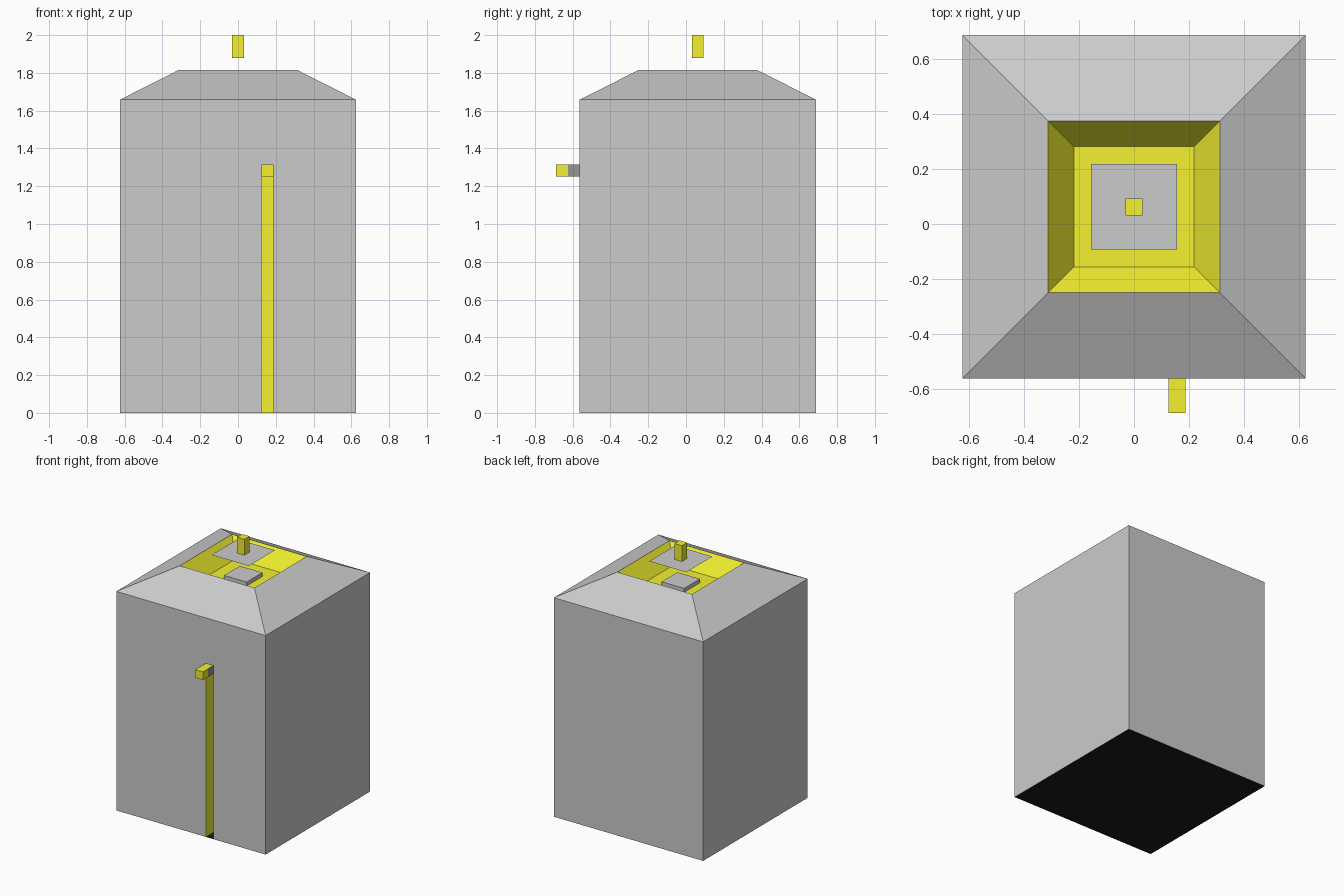
import bpy, bmesh

if "Cube" in bpy.data.objects:
    bpy.data.objects.remove(bpy.data.objects["Cube"])

def mat(name, rgb):
    m = bpy.data.materials.new(name)
    m.diffuse_color = (*rgb, 1)
    m.use_nodes = True
    m.node_tree.nodes["Principled BSDF"].inputs["Base Color"].default_value = m.diffuse_color
    return m

yellow = mat("yellow", (0.9, 0.88, 0.03))
black = mat("black", (0.01, 0.01, 0.01))
dark = mat("dark_grey", (0.3, 0.3, 0.3))
CY = 0.0625  # the casing sits slightly behind centre

def mesh(name, faces, material=None):
    """Object from a list of polygons, welded where they touch."""
    bm = bmesh.new()
    for f in faces:
        bm.faces.new([bm.verts.new(p) for p in f])
    bmesh.ops.remove_doubles(bm, verts=bm.verts, dist=1e-5)
    me = bpy.data.meshes.new(name)
    bm.to_mesh(me)
    bm.free()
    ob = bpy.data.objects.new(name, me)
    bpy.context.collection.objects.link(ob)
    if material:
        me.materials.append(material)
    return ob

def ring(half, z):
    """Square ring of four points, counter-clockwise from above."""
    return [(sx * half, CY + sy * half, z) for sx, sy in ((-1, -1), (1, -1), (1, 1), (-1, 1))]

def band(a, b, sides=range(4)):
    """Quads joining two rings; side 0 is the front."""
    return [(a[i], a[(i + 1) % 4], b[(i + 1) % 4], b[i]) for i in sides]

def box(name, x, y, z, material=None):
    lo = [(x[0], y[0], z[0]), (x[1], y[0], z[0]), (x[1], y[1], z[0]), (x[0], y[1], z[0])]
    hi = [(p[0], p[1], z[1]) for p in lo]
    return mesh(name, band(lo, hi) + [lo[::-1], hi], material)

base, eave, rim, floor = ring(0.625, 0), ring(0.625, 1.658), ring(0.3125, 1.816), ring(0.219, 1.688)
F = CY - 0.625                      # front plane
X0, X1, TOP = 0.125, 0.1875, 1.252  # slot opening
B = F + 0.125                       # slot back

def front(xa, xb, za, zb, y=F):
    return ((xa, y, za), (xb, y, za), (xb, y, zb), (xa, y, zb))

# casing walls with a slot opening in the front, and sloped shoulders
mesh("casing", band(base, eave, (1, 2, 3)) + band(eave, rim) + [
    front(-0.625, X0, 0, 1.658), front(X1, 0.625, 0, 1.658), front(X0, X1, TOP, 1.658)])
mesh("base", [base[::-1]], black)

# recessed slot: back, two walls and top
mesh("slot", [
    front(X0, X1, 0, TOP, B),
    ((X0, F, 0), (X0, B, 0), (X0, B, TOP), (X0, F, TOP)),
    ((X1, B, 0), (X1, F, 0), (X1, F, TOP), (X1, B, TOP)),
    ((X0, F, TOP), (X0, B, TOP), (X1, B, TOP), (X1, F, TOP))], yellow)

# sunken top basin with a small pedestal
mesh("basin", band(rim, floor) + [floor], yellow)
box("pedestal", (-0.094, 0.094), (CY - 0.094, CY + 0.094), (1.688, 1.718))

# thin lid floating over the basin, with its knob
mesh("lid", [ring(0.156, 1.88)])
box("knob", (-0.031, 0.031), (CY - 0.031, CY + 0.031), (1.88, 2.0), yellow)

# lever: yellow tip, dark neck with a yellow top
box("lever_tip", (X0, X1), (F - 0.125, F - 0.0625), (TOP, 1.314), yellow)
neck = box("lever_neck", (X0, X1), (F - 0.0625, F), (TOP, 1.314), dark)
neck.data.materials.append(yellow)
for p in neck.data.polygons:
    if p.normal.z > 0.5:
        p.material_index = 1
